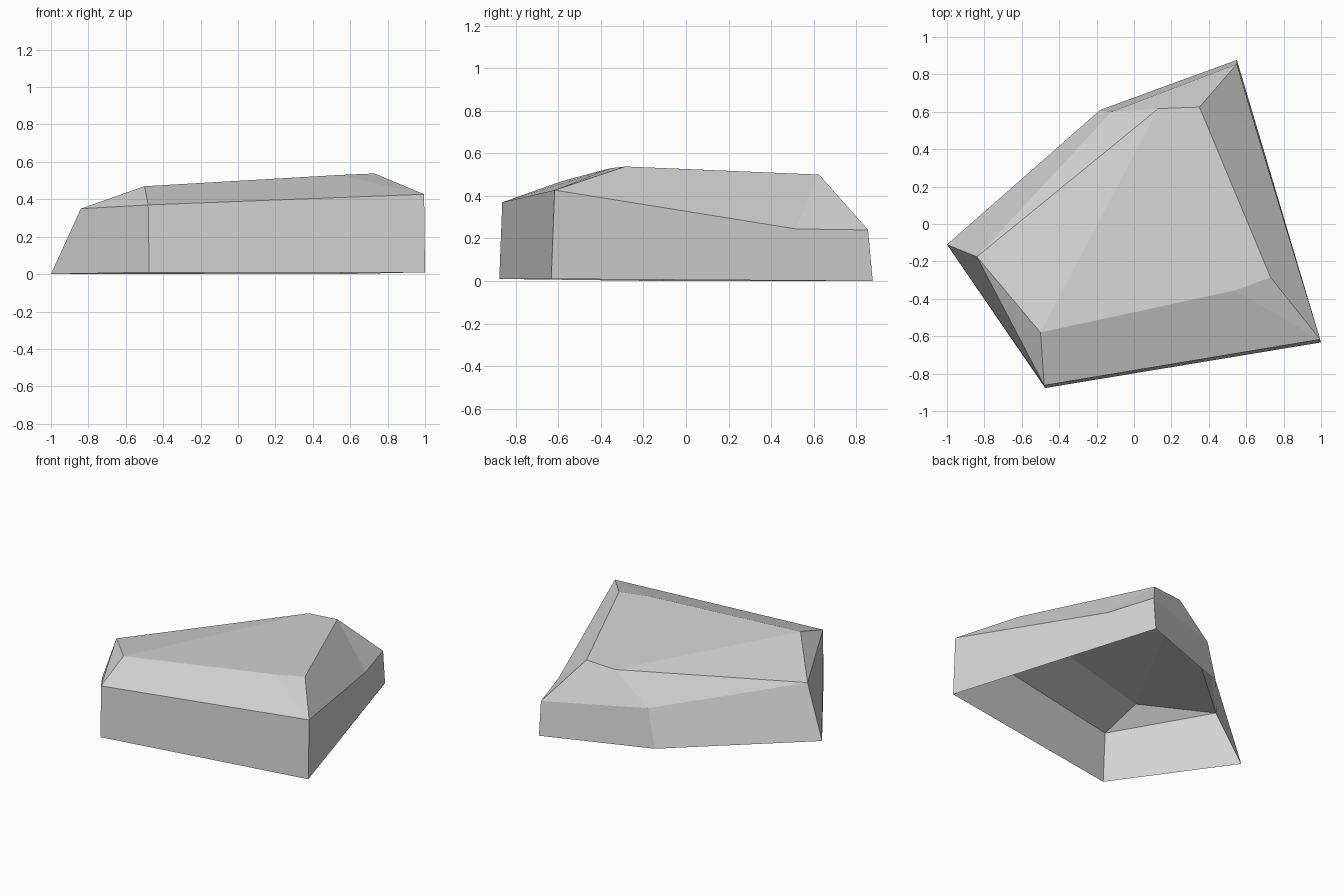
import bpy
import bmesh

default = bpy.data.objects.get("Cube")
if default:
    bpy.data.objects.remove(default, do_unlink=True)

# Stone material
stone = bpy.data.materials.new("stone grey")
stone.use_nodes = True
colour = (0.67, 0.67, 0.67, 1)
stone.diffuse_color = colour
stone.node_tree.nodes["Principled BSDF"].inputs["Base Color"].default_value = colour

# Corner points: ground outline, shoulder line and flat crown
corners = {
    "ground_west": (-1, -.11, 0),
    "ground_south": (-.475, -.877, .01),
    "ground_east": (1, -.633, .01),
    "ground_north": (.55, .877, 0),
    "ground_northwest": (-.18, .61, 0),
    "shoulder_west": (-.84, -.175, .35),
    "shoulder_south": (-.48, -.863, .37),
    "shoulder_east": (.995, -.617, .427),
    "shoulder_notch": (.65, .515, .245),
    "shoulder_north": (.55, .855, .24),
    "shoulder_northwest": (-.12, .6, .27),
    "crown_south": (-.5, -.58, .47),
    "crown_southeast": (.54, -.355, .53),
    "crown_east": (.73, -.285, .538),
    "crown_north": (.35, .625, .5),
    "crown_northwest": (.13, .617, .487),
}

# Chipped facets between the corners; the underside stays open
facets = [
    # Walls
    "ground_west ground_south shoulder_south shoulder_west",
    "ground_south ground_east shoulder_east shoulder_south",
    "ground_east ground_north shoulder_north shoulder_notch shoulder_east",
    "ground_north ground_northwest shoulder_northwest shoulder_north",
    "ground_northwest ground_west shoulder_west shoulder_northwest",
    # Bevelled slopes
    "shoulder_west shoulder_south crown_south",
    "shoulder_south shoulder_east crown_southeast crown_south",
    "shoulder_east crown_east crown_southeast",
    "shoulder_east shoulder_notch crown_north crown_east",
    "shoulder_notch shoulder_north crown_north",
    "shoulder_north shoulder_northwest crown_northwest crown_north",
    "shoulder_northwest shoulder_west crown_northwest",
    "shoulder_west crown_south crown_northwest",
    # Flat crown
    "crown_south crown_southeast crown_east crown_north crown_northwest",
]

bm = bmesh.new()
verts = {name: bm.verts.new(point) for name, point in corners.items()}
for facet in facets:
    bm.faces.new([verts[name] for name in facet.split()])

mesh = bpy.data.meshes.new("rock")
bm.to_mesh(mesh)
bm.free()
mesh.materials.append(stone)
rock = bpy.data.objects.new("rock", mesh)
bpy.context.collection.objects.link(rock)
